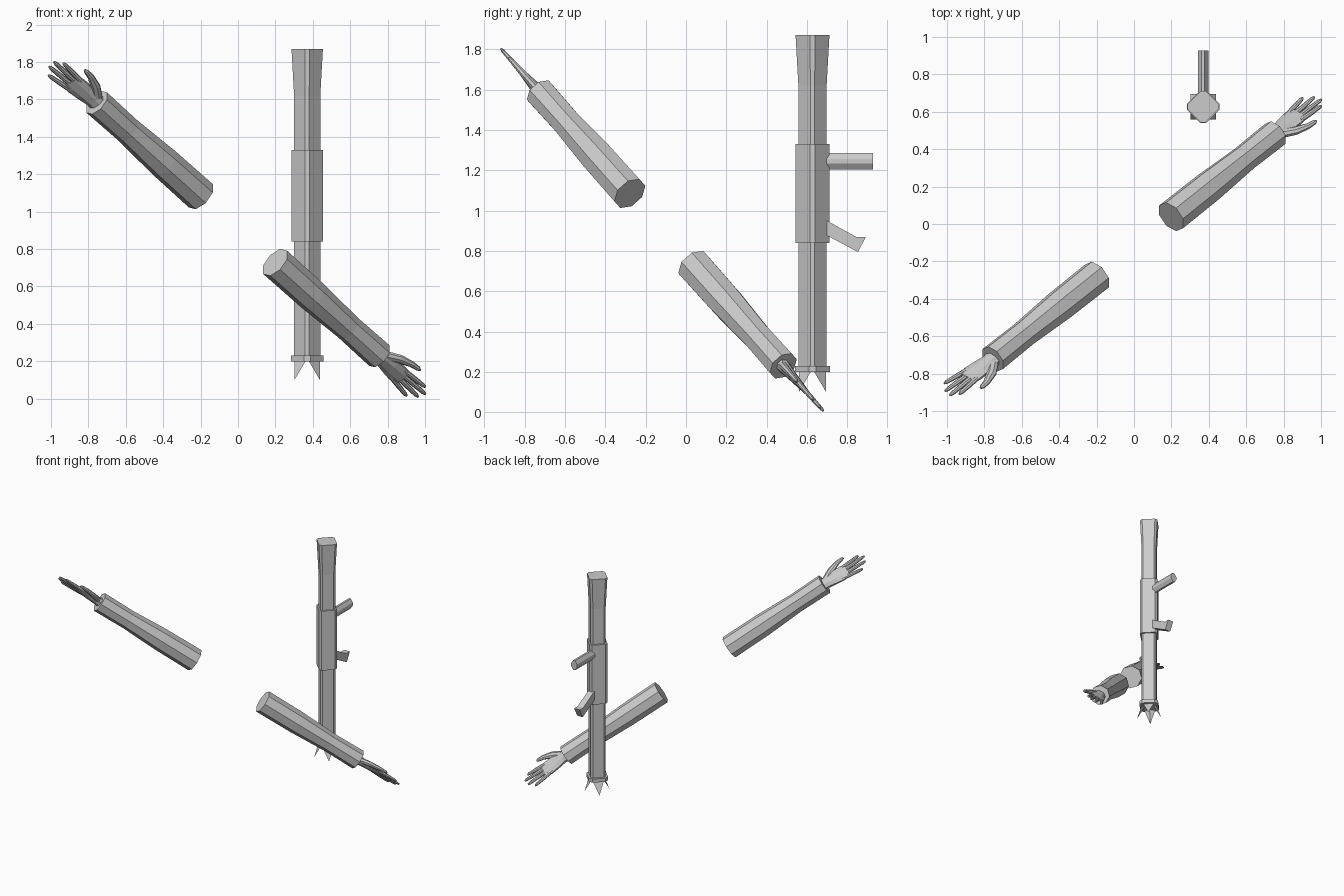
import bpy, bmesh
from mathutils import Vector as V

if "Cube" in bpy.data.objects:
    bpy.data.objects.remove(bpy.data.objects["Cube"])

grey = bpy.data.materials.new("plain grey")
grey.use_nodes = True
COLOUR = (0.6, 0.6, 0.6, 1)
grey.diffuse_color = COLOUR
grey.node_tree.nodes["Principled BSDF"].inputs["Base Color"].default_value = COLOUR


def finish(name, bm):
    bmesh.ops.recalc_face_normals(bm, faces=bm.faces)
    mesh = bpy.data.meshes.new(name)
    bm.to_mesh(mesh)
    bm.free()
    mesh.materials.append(grey)
    obj = bpy.data.objects.new(name, mesh)
    bpy.context.scene.collection.objects.link(obj)
    return obj


def loft(name, rings, flat=0.414):
    """Skin eight-sided rings given as (centre, half width, half depth);
    flat is the half length of the sides that face along the axes."""
    outline = [(1, flat), (flat, 1), (-flat, 1), (-1, flat),
               (-1, -flat), (-flat, -1), (flat, -1), (1, -flat)]
    bm = bmesh.new()
    loops = [[bm.verts.new(c + u * a + v * b) for a, b in outline]
             for c, u, v in rings]
    for low, high in zip(loops, loops[1:]):
        for i in range(8):
            j = (i + 1) % 8
            bm.faces.new((low[i], low[j], high[j], high[i]))
    bm.faces.new(loops[0])
    bm.faces.new(loops[-1])
    return finish(name, bm)


# ---- Launcher: upright tube with chamfered diamond sections ----
AXIS = V((0.37, 0.627, 0))


def tube(name, profile, flat=0.15):
    loft(name, [(AXIS + V((0, 0, z)), V((r, 0, 0)), V((0, r, 0)))
                for z, r in profile], flat)


tube("barrel", [(0.2, 0.07), (1.63, 0.07)])
tube("flared_rear", [(1.62, 0.07), (1.87, 0.084)])
tube("body_sleeve", [(0.84, 0.084), (1.33, 0.084)])
tube("front_ring", [(0.2, 0.086), (0.23, 0.086)], 0.2)

# Four splayed spikes under the front ring
for sx in (-1, 1):
    for sy in (-1, 1):
        bm = bmesh.new()
        a, b, c, tip = [bm.verts.new(AXIS + V((sx * x, sy * y, z))) for x, y, z in
                        ((0.068, 0.006, 0.205), (0.006, 0.068, 0.205),
                         (0.025, 0.025, 0.205), (0.068, 0.068, 0.1))]
        for face in ((a, b, c), (a, b, tip), (b, c, tip), (c, a, tip)):
            bm.faces.new(face)
        finish("spike", bm)

# Rear handle rod
loft("handle_rod", [(V((0.37, y, 1.245)), V((0.027, 0, 0)), V((0, 0, 0.04)))
                    for y in (0.69, 0.927)], 0.3)

# Bent lever, extruded sideways
bm = bmesh.new()
side_outline = [(0.69, 0.955), (0.846, 0.869), (0.891, 0.869),
                (0.852, 0.795), (0.69, 0.882)]
face = bm.faces.new([bm.verts.new((0.345, y, z)) for y, z in side_outline])
moved = bmesh.ops.extrude_face_region(bm, geom=[face])["geom"]
bmesh.ops.translate(bm, vec=(0.05, 0, 0),
                    verts=[g for g in moved if isinstance(g, bmesh.types.BMVert)])
finish("lever", bm)

# ---- Arms: a mirrored pair along one slanted line ----
MIDDLE = V((0, -0.12, 0.907))
ALONG = V((0.64, 0.51, -0.573)).normalized()
NORMAL = V((0, 0.747, 0.665)).normalized()
ACROSS = ALONG.cross(NORMAL)


def limb(name, path, side):
    """Loft along (distance, offset, half width, half thickness) points."""
    rings = []
    for i, (s, t, w, h) in enumerate(path):
        p, q = path[max(i - 1, 0)], path[min(i + 1, len(path) - 1)]
        step = V((q[0] - p[0], q[1] - p[1])).normalized()
        across = ACROSS * step.x - ALONG * (side * step.y)
        rings.append((MIDDLE + ALONG * (side * s) + ACROSS * t, across * w, NORMAL * h))
    loft(name, rings)


FINGERS = {
    "index_finger": ((1.35, 0.034), (1.51, 0.044)),
    "middle_finger": ((1.35, 0.007), (1.55, 0.012)),
    "ring_finger": ((1.35, -0.021), (1.54, -0.03)),
    "little_finger": ((1.32, -0.046), (1.495, -0.073)),
}

for side, label in ((1, "left"), (-1, "right")):
    limb(label + "_forearm",
         [(s, 0, r, r) for s, r in
          ((0.31, 0.083), (0.62, 0.081), (0.92, 0.069), (1.18, 0.072))], side)
    limb(label + "_palm",
         [(1.16, 0, 0.046, 0.034), (1.21, 0, 0.044, 0.028),
          (1.28, -0.003, 0.054, 0.021), (1.34, -0.007, 0.058, 0.016),
          (1.385, -0.006, 0.05, 0.012)], side)
    limb(label + "_thumb",
         [(1.21, 0.03, 0.026, 0.02), (1.27, 0.068, 0.025, 0.017),
          (1.34, 0.094, 0.017, 0.013), (1.385, 0.1, 0.013, 0.01),
          (1.4, 0.1, 0.006, 0.005)], side)
    for finger, (root, tip) in FINGERS.items():
        root, tip = V(root), V(tip)
        limb(label + "_" + finger,
             [(*root.lerp(tip, k), w, h) for k, w, h in
              ((0, 0.014, 0.012), (0.5, 0.0135, 0.011),
               (0.9, 0.011, 0.009), (1, 0.006, 0.005))], side)
